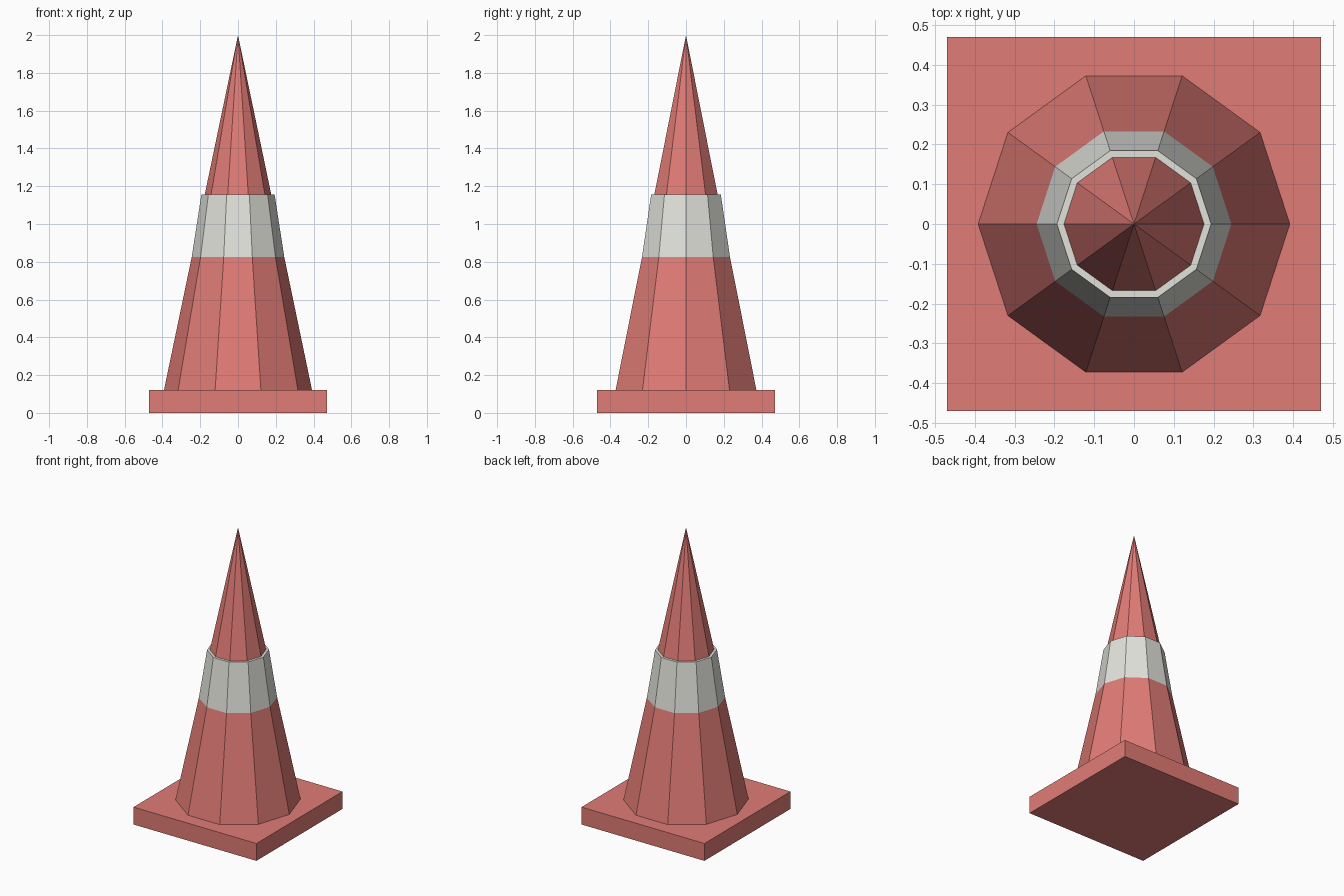
import bpy
import math

SIDES = 10

cube = bpy.data.objects.get("Cube")
if cube:
    bpy.data.objects.remove(cube, do_unlink=True)


def make_material(name, color):
    mat = bpy.data.materials.new(name)
    mat.use_nodes = True
    mat.diffuse_color = color
    bsdf = next(n for n in mat.node_tree.nodes if n.type == 'BSDF_PRINCIPLED')
    bsdf.inputs["Base Color"].default_value = color
    bsdf.inputs["Roughness"].default_value = 0.8
    return mat


def frustum(name, z0, z1, r0, r1, mat):
    """Ten-sided tapered solid with a corner pointing along +x."""
    bpy.ops.mesh.primitive_cone_add(vertices=SIDES, radius1=r0, radius2=r1,
                                    depth=z1 - z0, location=(0, 0, (z0 + z1) / 2),
                                    rotation=(0, 0, math.pi / 2))
    obj = bpy.context.object
    obj.name = name
    obj.data.materials.append(mat)
    bpy.ops.object.transform_apply(location=False, rotation=True, scale=True)
    return obj


red = make_material("warm red", (0.75, 0.2, 0.18, 1))
white = make_material("off white", (0.76, 0.76, 0.71, 1))

# Square base slab
bpy.ops.mesh.primitive_cube_add(size=1, location=(0, 0, 0.06))
base = bpy.context.object
base.name = "base_slab"
base.scale = (0.94, 0.94, 0.12)
bpy.ops.object.transform_apply(location=False, rotation=False, scale=True)
base.data.materials.append(red)

# Pointed body
frustum("cone_body", 0.12, 2.0, 0.392, 0.0, red)

# Steeper collar that emerges from the body partway up
frustum("reflective_band", 0.75, 1.155, 0.2566, 0.194, white)
